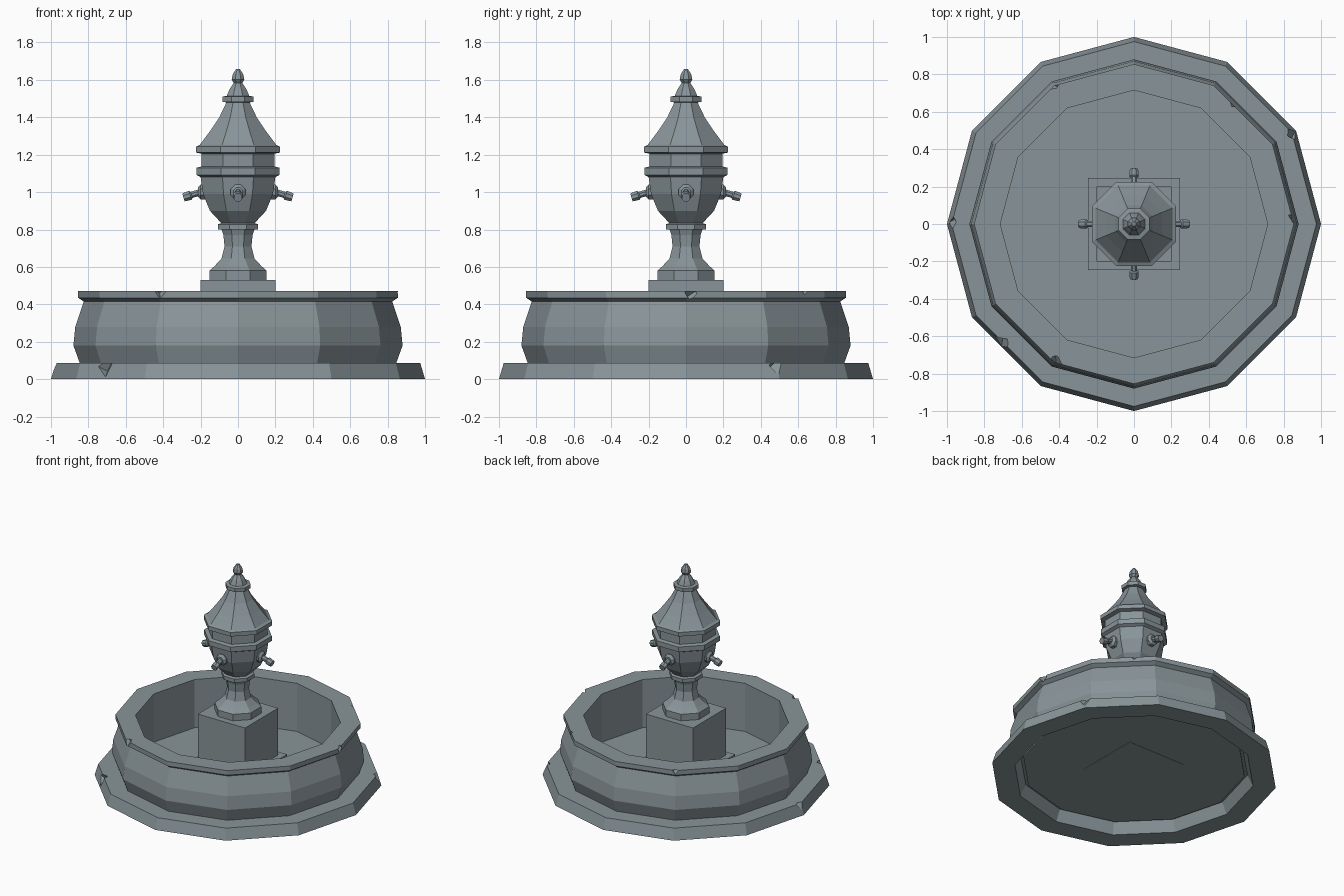
import bpy, bmesh, math
from mathutils import Matrix, Vector

if "Cube" in bpy.data.objects:
    bpy.data.objects.remove(bpy.data.objects["Cube"])

stone = bpy.data.materials.new("grey_stone")
stone.diffuse_color = (0.25, 0.30, 0.32, 1)
stone.use_nodes = True
stone.node_tree.nodes["Principled BSDF"].inputs["Base Color"].default_value = stone.diffuse_color


def finish(name, bm):
    bmesh.ops.recalc_face_normals(bm, faces=bm.faces[:])
    me = bpy.data.meshes.new(name)
    bm.to_mesh(me)
    bm.free()
    me.materials.append(stone)
    ob = bpy.data.objects.new(name, me)
    bpy.context.collection.objects.link(ob)
    return ob


def lathe(name, profile, sides, flat_front=False, closed=False, matrix=None):
    """Revolve (radius, z); flat_front treats the radius as distance to the flats."""
    turn = math.pi / sides if flat_front else 0
    k = 1 / math.cos(math.pi / sides) if flat_front else 1
    bm = bmesh.new()
    rings = []
    for r, z in profile:
        rings.append([bm.verts.new((r * k * math.cos(turn + math.tau * i / sides),
                                    r * k * math.sin(turn + math.tau * i / sides), z))
                      for i in range(sides)])
    pairs = list(zip(rings, rings[1:]))
    if closed:
        pairs.append((rings[-1], rings[0]))
    else:
        bm.faces.new(rings[0][::-1])
        bm.faces.new(rings[-1])
    for a, b in pairs:
        for i in range(sides):
            j = (i + 1) % sides
            bm.faces.new((a[i], a[j], b[j], b[i]))
    if matrix:
        bm.transform(matrix)
    return finish(name, bm)


def box(name, half, z0, z1):
    bm = bmesh.new()
    bmesh.ops.create_cube(bm, size=1, matrix=Matrix.Translation((0, 0, (z0 + z1) / 2))
                          @ Matrix.Diagonal((half * 2, half * 2, z1 - z0, 1)))
    return finish(name, bm)


def chip(target, spots):
    """Knock small wedges out of an edge with tilted cubes: (x, y, z, size, tilt)."""
    bm = bmesh.new()
    for x, y, z, s, tilt in spots:
        m = (Matrix.Translation((x, y, z)) @ Matrix.Rotation(math.atan2(y, x), 4, 'Z')
             @ Matrix.Rotation(tilt, 4, 'X') @ Matrix.Rotation(0.8, 4, 'Y'))
        bmesh.ops.create_cube(bm, size=s, matrix=m)
    cutter = finish(target.name + "_chip_cutter", bm)
    cutter.hide_render = True
    cutter.hide_viewport = True
    mod = target.modifiers.new("chips", 'BOOLEAN')
    mod.operation = 'DIFFERENCE'
    mod.solver = 'EXACT'
    mod.object = cutter


# Basin: stepped base ring, bulging wall and rim
base = lathe("base_ring", [(0.84, 0), (1.0, 0), (0.975, 0.085), (0.80, 0.085)], 12, closed=True)
wall = lathe("basin_wall", [(0.715, 0.083), (0.845, 0.083), (0.88, 0.18), (0.87, 0.28),
                            (0.825, 0.415), (0.855, 0.435), (0.855, 0.47), (0.715, 0.47)],
             12, closed=True)
lathe("basin_floor", [(0.78, 0.07), (0.78, 0.08), (0.74, 0.10)], 12)
chip(base, [(-0.72, -0.64, 0.07, 0.07, 0.9), (0.87, 0.50, 0.085, 0.08, 0.7),
            (-0.985, 0.01, 0.085, 0.05, 0.6)])
chip(wall, [(-0.42, -0.74, 0.475, 0.05, 0.7), (0.86, 0.03, 0.455, 0.05, 0.6),
            (0.54, 0.66, 0.475, 0.05, 0.7), (-0.44, 0.75, 0.475, 0.05, 0.6)])

# Square pedestal with a low step
box("pedestal_step", 0.245, 0.068, 0.17)
box("pedestal", 0.20, 0.16, 0.53)

# Eight-sided stem, urn, lid and finial
lathe("stem", [(0.153, 0.53), (0.153, 0.58), (0.125, 0.605), (0.088, 0.645), (0.072, 0.71),
               (0.078, 0.77), (0.088, 0.80), (0.108, 0.80), (0.108, 0.828), (0.085, 0.835)],
      8, True)
lathe("urn", [(0.085, 0.83), (0.15, 0.90), (0.187, 0.99), (0.20, 1.08), (0.222, 1.092),
              (0.222, 1.13), (0.195, 1.137), (0.195, 1.205)], 8, True)
lathe("lid", [(0.195, 1.205), (0.225, 1.212), (0.225, 1.243), (0.205, 1.252), (0.15, 1.325),
              (0.10, 1.40), (0.062, 1.48), (0.083, 1.482), (0.083, 1.51), (0.06, 1.515),
              (0.045, 1.55), (0.022, 1.585)], 8, True)
lathe("finial", [(0.02, 1.58), (0.034, 1.602), (0.028, 1.63), (0.01, 1.658)], 8, True)

# Four spouts, each a round flange with a flared pipe tipped downwards
for n, side in enumerate(("right", "back", "left", "front")):
    turn = Matrix.Rotation(n * math.pi / 2, 4, 'Z')
    out = turn @ Matrix.Translation((0.17, 0, 1.0)) @ Matrix.Rotation(math.pi / 2, 4, 'Y')
    lathe(side + "_spout_flange", [(0.04, 0), (0.04, 0.03), (0.024, 0.045)], 8, True, matrix=out)
    down = (turn @ Matrix.Translation((0.20, 0, 1.0))
            @ Matrix.Rotation(math.pi / 2 + 0.3, 4, 'Y'))
    lathe(side + "_spout_pipe", [(0.017, 0), (0.017, 0.05), (0.025, 0.058), (0.022, 0.096)],
          8, True, matrix=down)
